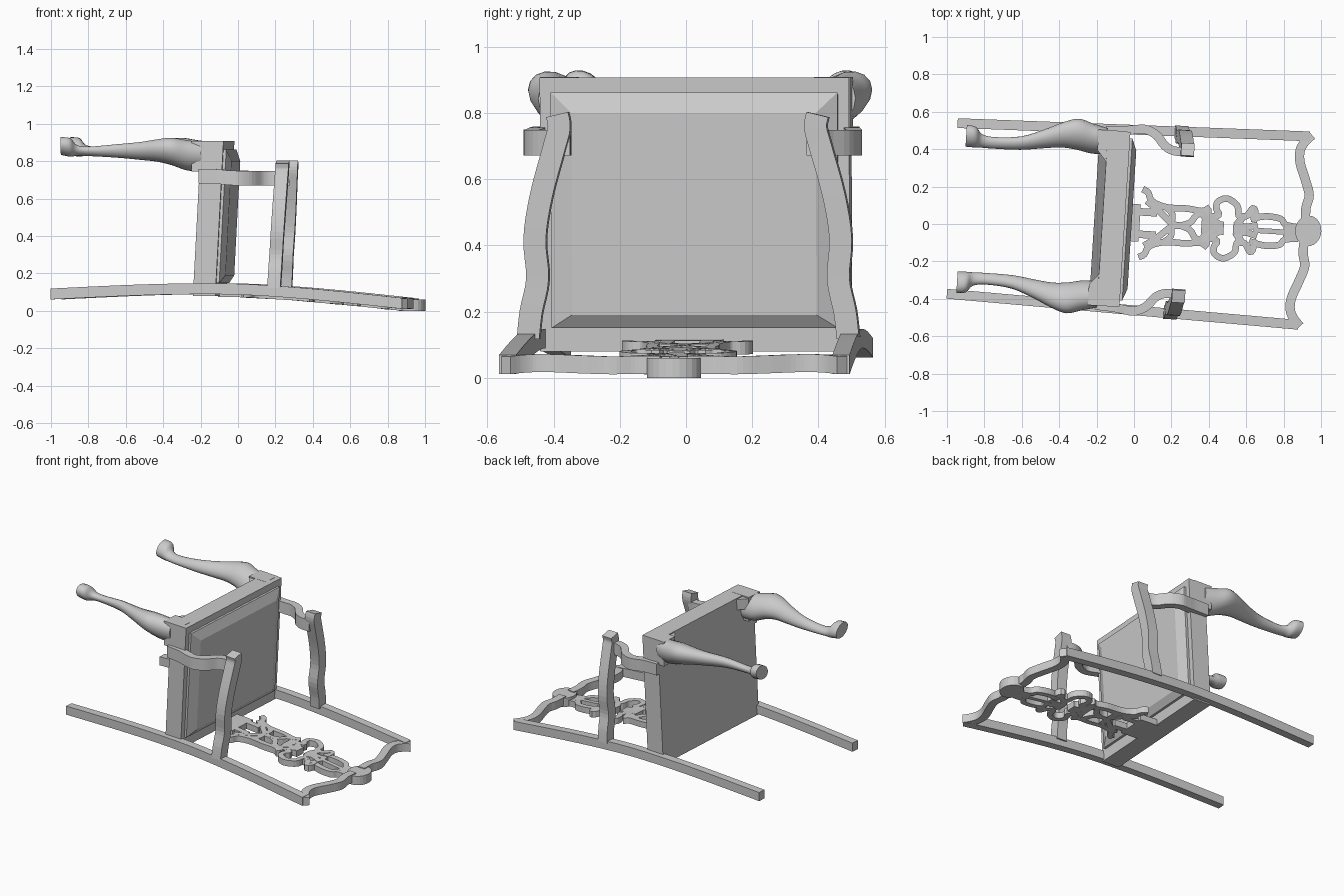
import bpy, bmesh, math
from mathutils import Vector, Matrix

if "Cube" in bpy.data.objects:
    bpy.data.objects.remove(bpy.data.objects["Cube"])

# Chair lying on its back: local x = chair up, y = sideways, z = chair front
YAW = Matrix.Rotation(math.radians(-3.6), 4, 'Z') @ Matrix.Translation((0, 0.022, 0))
TILT = 0.053


def finish(name, bm, smooth=False):
    bmesh.ops.recalc_face_normals(bm, faces=bm.faces)
    me = bpy.data.meshes.new(name)
    bm.to_mesh(me)
    bm.free()
    me.transform(YAW)
    ob = bpy.data.objects.new(name, me)
    bpy.context.collection.objects.link(ob)
    if smooth:
        bpy.ops.object.select_all(action='DESELECT')
        ob.select_set(True)
        bpy.context.view_layer.objects.active = ob
        bpy.ops.object.shade_smooth_by_angle(angle=math.radians(35))
    return ob


def spline(pts, n):
    """Catmull-Rom through tuples of any length."""
    p = [pts[0]] + list(pts) + [pts[-1]]
    out = []
    for i in range(1, len(p) - 2):
        for k in range(n):
            t = k / n
            out.append([0.5 * (2 * b + (c - a) * t + (2 * a - 5 * b + 4 * c - d) * t * t
                        + (3 * b - a - 3 * c + d) * t ** 3)
                        for a, b, c, d in zip(p[i - 1], p[i], p[i + 1], p[i + 2])])
    return out + [list(pts[-1])]


def loft(bm, rings):
    rows = [[bm.verts.new(c) for c in r] for r in rings]
    n = len(rows[0])
    for a, b in zip(rows, rows[1:]):
        for i in range(n):
            bm.faces.new((a[i], a[(i + 1) % n], b[(i + 1) % n], b[i]))
    bm.faces.new(rows[0])
    bm.faces.new(rows[-1])


def bar(bm, pts, half, depth, axis, n=4):
    """Rectangular bar along a smooth path; axis is the fixed depth direction."""
    path = [Vector(c) for c in spline(pts, n)]
    d = Vector(axis)
    rings = []
    for i, c in enumerate(path):
        t = path[min(i + 1, len(path) - 1)] - path[max(i - 1, 0)]
        s = t.cross(d).normalized() * half
        e = d * depth
        rings.append([c + s + e, c - s + e, c - s - e, c + s - e])
    loft(bm, rings)


def back_z(u):
    """Curve of the chair back, seen from the side."""
    k = [(-1, .089), (-.6, .108), (-.2, .12), (0, .117), (.3, .1), (.6, .073), (.92, .039), (1.05, .028)]
    for (a, p), (b, q) in zip(k, k[1:]):
        if u <= b:
            return p + (q - p) * (u - a) / (b - a)
    return k[-1][1]


def seat_ring(u, half, w0, w1):
    return [(u + TILT * (w - .15), v, w) for v, w in
            ((-half, w0), (half, w0), (half, w1), (-half, w1))]


# Seat frame
bm = bmesh.new()
loft(bm, [seat_ring(-.21, .468, .08, .907), seat_ring(-.09, .468, .08, .907)])
finish('seat_frame', bm)

# Drop-in cushion with sloped border
bm = bmesh.new()
loft(bm, [seat_ring(-.1, .434, .15, .862), seat_ring(-.075, .434, .15, .862),
          seat_ring(-.047, .37, .19, .80)])
finish('seat_cushion', bm)

# Chair back frame: wavy crest and central cartouche
bm = bmesh.new()
crest = [(.92, .512), (.885, .475), (.862, .425), (.866, .36), (.9, .27),
         (.925, .19), (.912, .12), (.915, .04)]
for s in (1, -1):
    bar(bm, [(u, s * v, back_z(u) - .001) for u, v in crest], .025, .027, (0, 0, 1), 5)
finish('crest_rail', bm)
bm = bmesh.new()
ell = [(.932 + .07 * math.cos(a), .082 * math.sin(a)) for a in
       [math.tau * i / 24 for i in range(24)]]
loft(bm, [[(u, v, z) for u, v in ell] for z in (.0, .06)])
finish('crest_cartouche', bm)

# Pierced splat: ribbons mirrored about the centre line (u, v)
ribbons = [
    [(.035, .182), (.065, .165), (.09, .12), (.17, .093), (.28, .093), (.36, .085), (.4, .108)],  # outer edge
    [(.06, .12), (.13, .07), (.2, .01), (.25, 0)],                       # lower strap
    [(.17, .09), (.2, .06), (.2, .01)],                                  # star, lower arm
    [(.25, 0), (.3, .02), (.33, .06), (.37, .08)],                       # star, upper arm
    [(.36, .07), (.385, .04), (.41, .01)],                               # bracket
    [(.39, .1), (.4, .06), (.45, .07), (.435, .1), (.44, .14), (.49, .16),
     (.545, .125), (.555, .075), (.59, .05)],                            # large loop
    [(.41, .05), (.44, .03), (.47, .01)],                                # heart base
    [(.57, .07), (.6, .075), (.63, .118), (.645, .09), (.64, .05)],      # horn
    [(.54, .045), (.59, .015), (.66, .03)],                              # upper lattice
    [(.62, .06), (.7, .078), (.78, .07), (.81, .04), (.88, .03)],        # upper loop
]
Z_SPLAT = .023
bm = bmesh.new()
for r in ribbons:
    for s in (1, -1):
        bar(bm, [(u, s * v - .015, back_z(u) - Z_SPLAT) for u, v in r], .0175, .02, (0, 0, 1))
for us, half in (((.36, .41, .48), .035), ((.53, .57, .6), .024), ((.64, .7, .82), .014),
                 ((.8, .84, .88), .03), ((-.1, -.02, .03), .1), ((.02, .06, .1), .105)):
    bar(bm, [(u, -.015, back_z(u) - Z_SPLAT) for u in us][:3], min(half, .1), .02, (0, 0, 1)) \
        if us[0] != .02 else None
for s in (1, -1):
    bar(bm, [(u, s * .06 - .015, back_z(u) - Z_SPLAT) for u in (.02, .06, .12)], .02, .02, (0, 0, 1))
finish('back_splat', bm)

# Front cabriole leg sections: up, side, front, side radius, front radius
leg = [(-.17, .41, .825, .07, .078), (-.25, .42, .832, .08, .082), (-.33, .438, .852, .083, .074),
       (-.41, .43, .857, .068, .06), (-.5, .405, .855, .052, .048), (-.63, .372, .855, .036, .036),
       (-.77, .364, .853, .031, .026), (-.84, .37, .858, .036, .029), (-.875, .388, .874, .055, .05),
       (-.925, .392, .881, .058, .048)]

for side, s in (('left', 1), ('right', -1)):
    # Back upright running from foot to crest
    us = (-.975, -.6, -.3, 0, .3, .6, .91)
    bm = bmesh.new()
    bar(bm, [(u, s * (.457 + .048 * (u + .975) / 1.9), back_z(u)) for u in us], .026, .029, (0, 0, 1), 3)
    finish('back_upright_' + side, bm)

    # Cabriole leg, its section leaning towards the outer front corner
    bm = bmesh.new()
    loft(bm, [[(u, s * (v + rv * math.cos(a)), w + rw * math.sin(a + .25))
               for a in [math.tau * i / 16 for i in range(16)]]
              for u, v, w, rv, rw in spline(leg, 4)])
    finish('front_leg_' + side, bm, True)

    # Knee block with a small bracket beside it
    bm = bmesh.new()
    loft(bm, [[(u, s * v, w) for v, w in ((.36, .745), (.47, .745), (.47, .908), (.36, .908))]
              for u in (-.22, -.085)])
    loft(bm, [[(-.16, s * .29, w), (-.22, s * .36, w), (-.16, s * .36, w)] for w in (.83, .9)])
    finish('knee_block_' + side, bm)

    # Curved arm support
    sup = [(-.18, .468), (-.08, .474), (-.02, .483), (.03, .487), (.09, .46),
           (.14, .405), (.19, .382), (.25, .382)]
    bm = bmesh.new()
    bar(bm, [(u, s * v, .72 - .1 * max(0, min(.1, u + .1))) for u, v in sup], .024, .039, (0, 0, 1))
    finish('arm_support_' + side, bm)

    # Wavy arm running from the back upright to the front
    arm = [(.222, .484, .12), (.227, .475, .2), (.232, .455, .3), (.24, .463, .42),
           (.248, .443, .55), (.256, .405, .69), (.26, .388, .755), (.262, .394, .795)]
    bm = bmesh.new()
    bar(bm, [(u, s * v, w) for u, v, w in arm], .034, .035, (1, 0, 0))
    finish('arm_' + side, bm)
